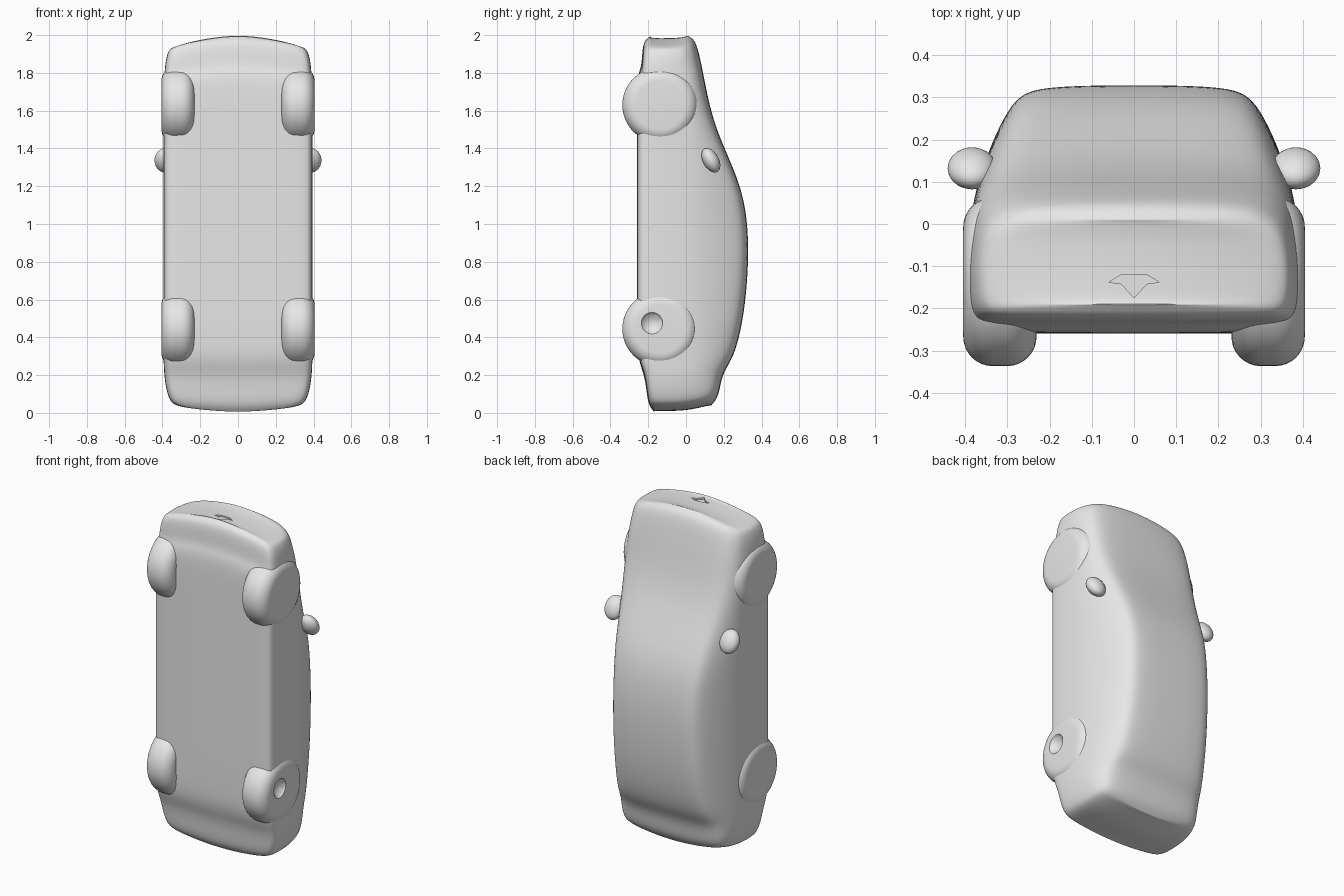
import bpy, bmesh, math
from mathutils import Matrix, Vector

cube = bpy.data.objects.get("Cube")
if cube:
    bpy.data.objects.remove(cube, do_unlink=True)

# Single clay grey material
grey = bpy.data.materials.new("clay_grey")
grey.use_nodes = True
grey.diffuse_color = (0.8, 0.8, 0.8, 1)
grey.node_tree.nodes["Principled BSDF"].inputs["Base Color"].default_value = (0.8, 0.8, 0.8, 1)


def make_object(name, bm):
    bmesh.ops.recalc_face_normals(bm, faces=bm.faces)
    mesh = bpy.data.meshes.new(name)
    bm.to_mesh(mesh)
    bm.free()
    mesh.materials.append(grey)
    obj = bpy.data.objects.new(name, mesh)
    bpy.context.collection.objects.link(obj)
    return obj


def apply_modifiers(obj):
    bpy.context.view_layer.update()
    graph = bpy.context.evaluated_depsgraph_get()
    obj.data = bpy.data.meshes.new_from_object(obj.evaluated_get(graph))
    obj.modifiers.clear()


def smooth(obj, degrees=40):
    bpy.ops.object.select_all(action='DESELECT')
    obj.select_set(True)
    bpy.context.view_layer.objects.active = obj
    bpy.ops.object.shade_smooth_by_angle(angle=math.radians(degrees))


def cut(obj, cutter):
    mod = obj.modifiers.new("cut", 'BOOLEAN')
    mod.operation = 'DIFFERENCE'
    mod.solver = 'EXACT'
    mod.object = cutter


# Car body sections from tail to nose:
# z, floor y, half width, belt y, belt half width, roof y, roof half width
stations = [
    (0.003, -.170, .325, .03, .32, .135, .28),
    (0.035, -.200, .365, .05, .36, .172, .31),
    (0.12, -.210, .385, .06, .375, .185, .31),
    (0.20, -.222, .392, .07, .38, .207, .30),
    (0.29, -.256, .395, .08, .38, .250, .29),
    (0.42, -.260, .395, .09, .38, .288, .28),
    (0.60, -.260, .395, .09, .38, .318, .275),
    (0.85, -.260, .395, .09, .38, .334, .27),
    (1.05, -.260, .395, .09, .38, .322, .27),
    (1.20, -.260, .395, .09, .38, .289, .28),
    (1.35, -.260, .395, .08, .38, .227, .29),
    (1.50, -.260, .395, .05, .385, .162, .31),
    (1.65, -.260, .395, .03, .385, .120, .32),
    (1.80, -.257, .392, .01, .38, .093, .32),
    (1.85, -.235, .390, .00, .375, .083, .32),
    (1.93, -.232, .385, -.01, .37, .066, .31),
    (1.988, -.222, .370, -.02, .355, .046, .30),
    (2.003, -.190, .340, -.04, .32, .012, .27),
]


def section(z, b, w, belt, wb, t, r):
    """Half outline from floor centre to roof centre, with bowed ends."""
    pts = [(0, b), (w - .06, b), (w - .008, b + .012), (w, b + .07),
           (w, (b + belt) / 2 + .03), (wb, belt), (r + .025, t - .035),
           (r - .04, t - .002), (0, t)]
    nose = min(max((z - 1.6) / .3, 0), 1) * 0.5
    tail = min(max((0.3 - z) / .2, 0), 1)
    return [Vector((x, y, z - nose * x * x + tail * (.22 * x * x + .25 * max(0, y))))
            for x, y in pts]


def mirrored(p):
    return Vector((-p.x, p.y, p.z))


bm = bmesh.new()
rings = []
for st in stations:
    half = section(*st)
    rings.append([bm.verts.new(p) for p in half]
                 + [bm.verts.new(mirrored(p)) for p in half[-2:0:-1]])
n = len(rings[0])
for a, b in zip(rings, rings[1:]):
    for i in range(n):
        j = (i + 1) % n
        bm.faces.new((a[i], a[j], b[j], b[i]))

# Nose and tail caps, with a bowed centre line
for st, ring in ((stations[0], rings[0]), (stations[-1], rings[-1])):
    last = n // 2
    centre = [ring[0]]
    for i in range(1, last):
        y = ring[i].co.y
        slope = .25 * max(0, y) if st[0] < 1 else 0
        centre.append(bm.verts.new((0, y, st[0] + slope)))
    centre.append(ring[last])
    # The first and last strips run along the floor and roof edges
    for side in (1, -1):
        rim = [ring[(side * i) % n] for i in range(last + 1)]
        for i in range(last):
            face = []
            for v in (centre[i], rim[i], rim[i + 1], centre[i + 1]):
                if v not in face:
                    face.append(v)
            bm.faces.new(face)
body = make_object("car_body", bm)
sub = body.modifiers.new("smooth", 'SUBSURF')
sub.levels = sub.render_levels = 3

# Notch cutter for the small opening in the nose
outline = [(-.06, -.138), (-.03, -.12), (.03, -.12), (.06, -.138),
           (.03, -.142), (0, -.175), (-.03, -.142)]
bm = bmesh.new()
face = bm.faces.new([bm.verts.new((x, y, 1.975)) for x, y in outline])
ext = bmesh.ops.extrude_face_region(bm, geom=[face])
bmesh.ops.translate(bm, vec=(0, 0, .1),
                    verts=[v for v in ext["geom"] if isinstance(v, bmesh.types.BMVert)])
notch = make_object("notch_cutter", bm)
notch.hide_render = True

# Hollow cutter for the dented rear left wheel hub
bm = bmesh.new()
bmesh.ops.create_uvsphere(bm, u_segments=24, v_segments=16, radius=.07,
                          matrix=Matrix.Translation((.445, -.18, .475)))
dent = make_object("hub_cutter", bm)
dent.hide_render = True

cut(body, notch)
cut(body, dent)
apply_modifiers(body)
smooth(body)

# Wheels: soft rounded tyres partly sunk in the body
for end, z in (("rear", .445), ("front", 1.63)):
    for side, s in (("left", 1), ("right", -1)):
        bm = bmesh.new()
        place = Matrix.Translation((s * .318, -.137, z)) @ Matrix.Rotation(math.pi / 2, 4, 'Y')
        bmesh.ops.create_cone(bm, cap_ends=True, segments=48, radius1=.2, radius2=.2,
                              depth=.174, matrix=place)
        rims = [e for e in bm.edges
                if any(len(f.verts) > 4 for f in e.link_faces)]
        bmesh.ops.bevel(bm, geom=rims, offset=.07, segments=8, profile=.5, affect='EDGES')
        wheel = make_object(f"{end}_{side}_wheel", bm)
        if (end, side) == ("rear", "left"):
            cut(wheel, dent)
            apply_modifiers(wheel)
        smooth(wheel)

# Door mirrors: tilted egg shapes
for side, s in (("left", 1), ("right", -1)):
    bm = bmesh.new()
    place = (Matrix.Translation((s * .384, .132, 1.337)) @ Matrix.Rotation(.5, 4, 'X')
             @ Matrix.Diagonal((.058, .042, .07, 1)))
    bmesh.ops.create_uvsphere(bm, u_segments=24, v_segments=16, radius=1, matrix=place)
    smooth(make_object(f"{side}_mirror", bm))

for helper in (notch, dent):
    bpy.data.objects.remove(helper, do_unlink=True)
